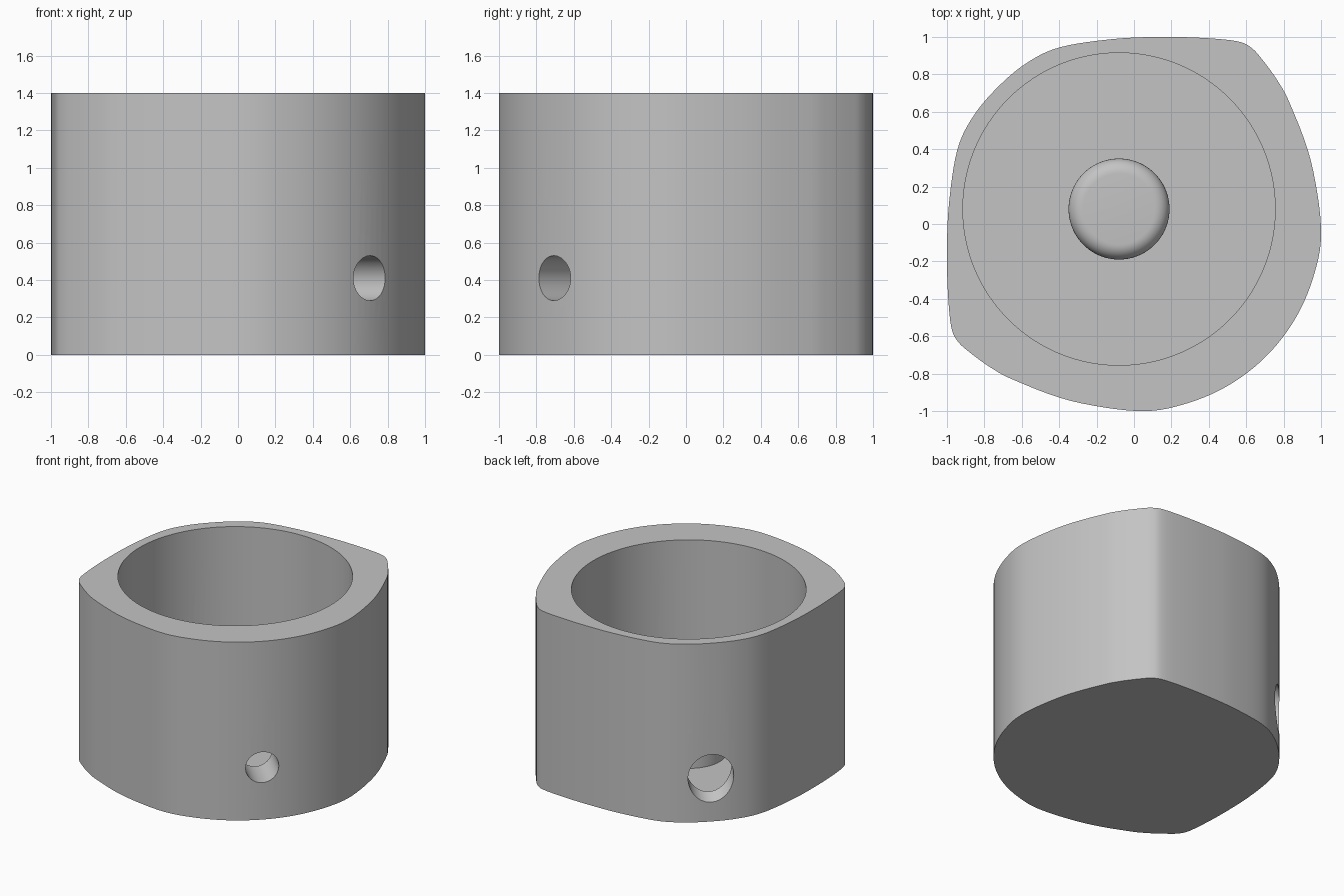
import bpy, bmesh, math
from mathutils import Vector, Matrix

cube = bpy.data.objects.get("Cube")
if cube:
    bpy.data.objects.remove(cube, do_unlink=True)

HEIGHT, FLOOR = 1.4, 0.12
BORE = Vector((-0.08, 0.08, 0))

grey = bpy.data.materials.new("plain grey")
grey.use_nodes = True
grey.diffuse_color = (0.55, 0.55, 0.55, 1)
grey.node_tree.nodes["Principled BSDF"].inputs["Base Color"].default_value = (0.55, 0.55, 0.55, 1)


def finish(name, bm):
    bmesh.ops.recalc_face_normals(bm, faces=bm.faces)
    mesh = bpy.data.meshes.new(name)
    bm.to_mesh(mesh)
    bm.free()
    mesh.materials.append(grey)
    obj = bpy.data.objects.new(name, mesh)
    bpy.context.collection.objects.link(obj)
    return obj


def cylinder(name, radius, length, matrix, segments=96):
    bm = bmesh.new()
    bmesh.ops.create_cone(bm, cap_ends=True, segments=segments, radius1=radius,
                          radius2=radius, depth=length, matrix=matrix)
    return finish(name, bm)


def smooth_loop(points, steps=6):
    """Closed Catmull-Rom curve through the points."""
    out, n = [], len(points)
    for i in range(n):
        a, b, c, d = (Vector(points[(i + k) % n]) for k in (-1, 0, 1, 2))
        for s in range(steps):
            t = s / steps
            out.append(0.5 * (2 * b + (c - a) * t + (2 * a - 5 * b + 4 * c - d) * t**2
                              + (3 * b - a - 3 * c + d) * t**3))
    return out


def cut(obj, cutter):
    mod = obj.modifiers.new(cutter.name, 'BOOLEAN')
    mod.operation, mod.solver, mod.object = 'DIFFERENCE', 'EXACT', cutter
    bpy.context.view_layer.objects.active = obj
    bpy.ops.object.modifier_apply(modifier=mod.name)
    bpy.data.objects.remove(cutter, do_unlink=True)


def shade(obj):
    bpy.ops.object.select_all(action='DESELECT')
    obj.select_set(True)
    bpy.context.view_layer.objects.active = obj
    bpy.ops.object.shade_smooth_by_angle(angle=math.radians(30))


# Body: half outline mirrored across the diagonal, then extruded upward
half = [(0.707, -0.707), (0.866, -0.5), (0.966, -0.26), (1, -0.02), (0.945, 0.34),
        (0.835, 0.64), (0.765, 0.77), (0.685, 0.88), (0.63, 0.94), (0.56, 0.975),
        (0.4, 0.993), (0.17, 1), (-0.1, 0.99), (-0.395, 0.945), (-0.575, 0.86), (-0.73, 0.73)]
outline = smooth_loop(half + [(-y, -x) for x, y in reversed(half[1:-1])])
bm = bmesh.new()
base = bm.faces.new([bm.verts.new((p.x, p.y, 0)) for p in outline])
top = bmesh.ops.extrude_face_region(bm, geom=[base])["geom"]
bmesh.ops.translate(bm, vec=(0, 0, HEIGHT),
                    verts=[v for v in top if isinstance(v, bmesh.types.BMVert)])
body = finish("cup_body", bm)

# Round bore, open at the top
cut(body, cylinder("bore", 0.835, 2, Matrix.Translation(BORE + Vector((0, 0, FLOOR + 1))), 128))


# Side holes on the diagonal: a level one in front, a wider sloping one behind
def side_hole(name, radius, distance, z, slope, length):
    out = Vector((1, -1, 0)).normalized() * math.copysign(1, distance)
    axis = out * math.cos(slope) - Vector((0, 0, math.sin(slope)))
    centre = out * abs(distance) + Vector((0, 0, z))
    turn = Vector((0, 0, 1)).rotation_difference(axis).to_matrix().to_4x4()
    cut(body, cylinder(name, radius, length, Matrix.Translation(centre) @ turn, 64))


side_hole("front_hole", 0.12, 1.0, 0.41, 0, 0.8)
side_hole("back_hole", 0.165, -1.03, 0.34, math.radians(28), 0.5)
shade(body)

# Centre boss with a rounded top edge
BOSS_TOP = 0.42
boss = cylinder("centre_boss", 0.27, BOSS_TOP - 0.06,
                Matrix.Translation(BORE + Vector((0, 0, (BOSS_TOP + 0.06) / 2))))
bm = bmesh.new()
bm.from_mesh(boss.data)
rim = [e for e in bm.edges if all(v.co.z > BOSS_TOP - 0.01 for v in e.verts)]
bmesh.ops.bevel(bm, geom=rim, offset=0.08, segments=8, profile=0.5, affect='EDGES')
bm.to_mesh(boss.data)
bm.free()
shade(boss)
